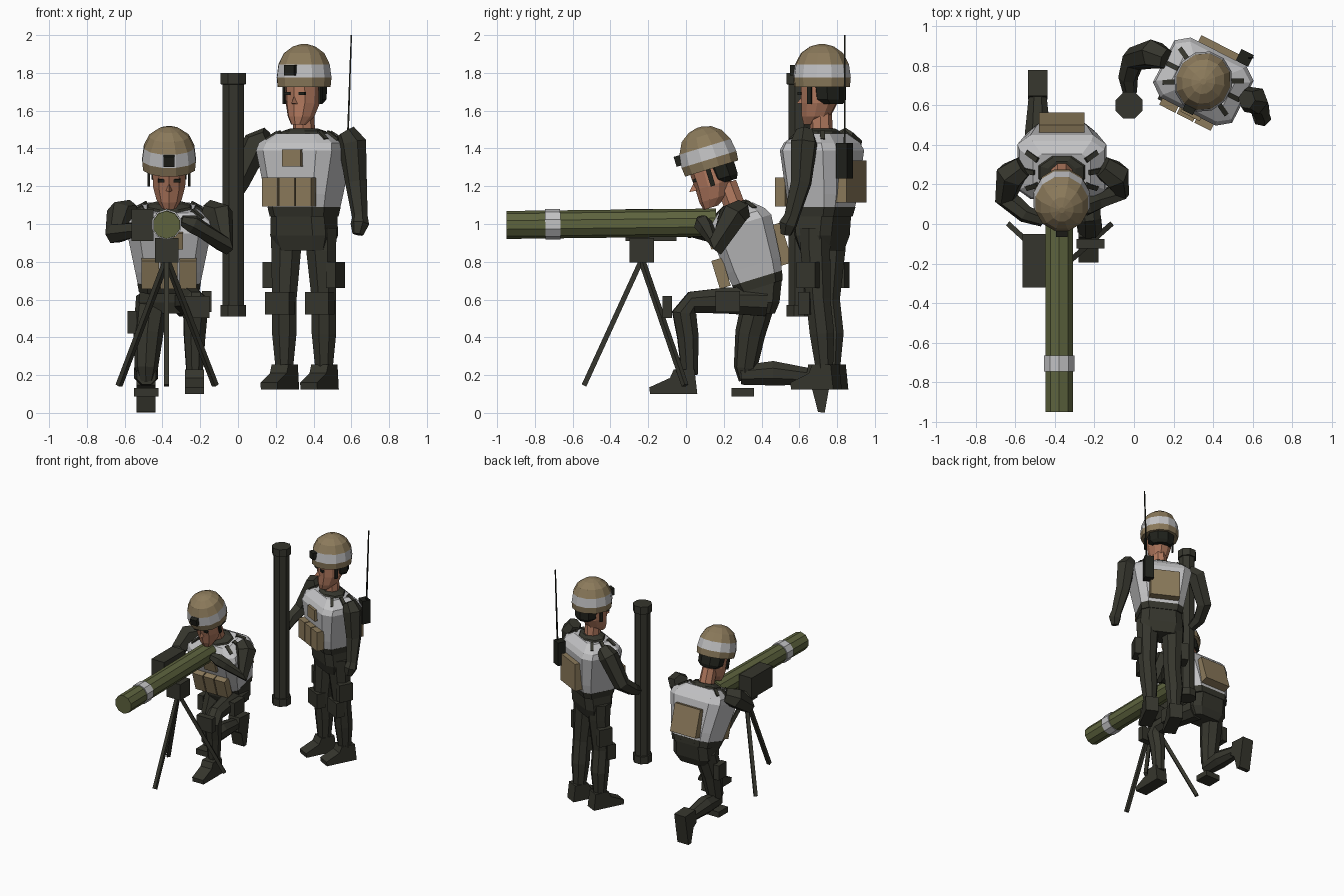
import bpy, bmesh, math
from mathutils import Matrix, Vector

if "Cube" in bpy.data.objects:
    bpy.data.objects.remove(bpy.data.objects["Cube"])

T, R = Matrix.Translation, Matrix.Rotation
I = Matrix.Identity(4)


def material(name, r, g, b):
    m = bpy.data.materials.new(name)
    m.diffuse_color = (r, g, b, 1)
    m.use_nodes = True
    m.node_tree.nodes["Principled BSDF"].inputs["Base Color"].default_value = m.diffuse_color
    return m


UNIFORM = material("dark_uniform", 0.036, 0.036, 0.026)
BLACK = material("black_gear", 0.014, 0.015, 0.011)
WHITE = material("pale_grey", 0.54, 0.54, 0.55)
TAN = material("tan_cloth", 0.26, 0.195, 0.105)
OLIVE = material("olive_tube", 0.11, 0.125, 0.048)
SKIN = material("skin", 0.45, 0.195, 0.115)


def finish(name, bm, mats):
    bmesh.ops.recalc_face_normals(bm, faces=bm.faces)
    me = bpy.data.meshes.new(name)
    bm.to_mesh(me)
    bm.free()
    for m in mats:
        me.materials.append(m)
    ob = bpy.data.objects.new(name, me)
    bpy.context.collection.objects.link(ob)
    return ob


def skin_rings(name, rings, mats, pick=None):
    """Bridge rings of points, cap both ends; pick(row) gives the material slot."""
    bm = bmesh.new()
    rows = [[bm.verts.new(p) for p in ring] for ring in rings]
    n = len(rows[0])
    for i in range(len(rows) - 1):
        for k in range(n):
            f = bm.faces.new((rows[i][k], rows[i][(k + 1) % n], rows[i + 1][(k + 1) % n], rows[i + 1][k]))
            f.material_index = pick(i) if pick else 0
    bm.faces.new(rows[0])
    bm.faces.new(rows[-1])
    return finish(name, bm, mats)


def loft(name, M, rows, mats, n=8, chamfer=None, pick=None):
    """Rows are (centre v, z, half width, half depth), round or chamfered-square."""
    if chamfer:
        a = 1 - chamfer
        shape = [(1, -a), (1, a), (a, 1), (-a, 1), (-1, a), (-1, -a), (-a, -1), (a, -1)]
    else:
        shape = [(math.cos(2 * math.pi * (k + .5) / n), math.sin(2 * math.pi * (k + .5) / n)) for k in range(n)]
    rings = [[M @ Vector((x * rx, cy + y * ry, z)) for x, y in shape] for cy, z, rx, ry in rows]
    return skin_rings(name, rings, mats, pick)


def limb(name, pts, mat, n=6):
    """Tapered tube through (x, y, z, radius) points."""
    P = [Vector(p[:3]) for p in pts]
    rings, prev = [], None
    for i, p in enumerate(P):
        t = (P[min(i + 1, len(P) - 1)] - P[max(i - 1, 0)]).normalized()
        if prev is None:
            q = t.to_track_quat('Z', 'Y')
        else:
            q = prev[0].rotation_difference(t) @ prev[1]
        prev = (t, q)
        rings.append([p + q @ Vector((math.cos(2 * math.pi * (k + .5) / n), math.sin(2 * math.pi * (k + .5) / n), 0)) * pts[i][3]
                      for k in range(n)])
    return skin_rings(name, rings, [mat])


def box(name, M, centre, size, mat):
    bm = bmesh.new()
    bmesh.ops.create_cube(bm, size=1, matrix=M @ T(centre) @ Matrix.Diagonal((*size, 1)))
    return finish(name, bm, [mat])


def boot(name, M):
    """Side profile of a boot extruded sideways."""
    prof = [(.075, 0), (-.175, 0), (-.18, .035), (-.07, .085), (-.05, .13), (.06, .13)]
    rings = [[M @ Vector((x, v, z)) for v, z in prof] for x in (-.05, .05)]
    return skin_rings(name, rings, [UNIFORM])


def upper_body(tag, M, H):
    """Vest, pouches and head; M sits at the waist, H carries the head."""
    loft(tag + "_vest", M, [(0, .02, .165, .135), (0, .10, .18, .15), (0, .33, .225, .17),
                            (0, .37, .215, .15), (0, .42, .145, .095)], [WHITE], chamfer=.3)
    loft(tag + "_jacket_hem", M, [(0, -.02, .16, .125), (0, .03, .168, .139)], [UNIFORM], chamfer=.3)
    loft(tag + "_collar", M, [(0, .40, .14, .10), (0, .432, .12, .088), (0, .445, .075, .07)], [UNIFORM])
    # shoulder straps fan out from the collar
    for s in (-1, 1):
        for k, a in enumerate((-28, 0, 28)):
            S = M @ R(math.radians(a + (180 if s < 0 else 0)), 4, 'Z')
            box(f"{tag}_shoulder_strap", S @ T((.17, 0, .406)) @ R(math.radians(33), 4, 'Y'),
                (0, 0, 0), (.075, .025, .02), UNIFORM)
    # pouches and pack
    for u in (-.1, 0, .1):
        box(tag + "_front_pouch", M, (u, -.175, .11), (.092, .06, .155), TAN)
    box(tag + "_chest_pouch", M, (.02, -.172, .29), (.11, .03, .09), TAN)
    box(tag + "_back_pack", M, (0, .17, .165), (.23, .07, .22), TAN)
    # head
    loft(tag + "_neck", M, [(0, .40, .06, .06), (-.01, .56, .055, .06)], [SKIN])
    loft(tag + "_face", H, [(-.065, .468, .04, .04), (-.035, .51, .07, .08), (-.015, .58, .09, .10),
                            (-.01, .69, .092, .11)], [SKIN], n=10)
    tip = [(-.02, -.10, .575), (.02, -.10, .575), (0, -.10, .635), (0, -.15, .58)]
    bm = bmesh.new()
    v = [bm.verts.new(H @ Vector(p)) for p in tip]
    for f in ((0, 1, 2), (0, 1, 3), (1, 2, 3), (0, 2, 3)):
        bm.faces.new([v[i] for i in f])
    finish(tag + "_nose", bm, [SKIN])
    for s in (-1, 1):
        box(tag + "_eye", H, (.042 * s, -.105, .63), (.035, .02, .016), BLACK)
        box(tag + "_chin_strap", H, (.107 * s, -.02, .63), (.012, .025, .11), BLACK)
    loft(tag + "_hair", H, [(.065, .575, .07, .05), (.05, .60, .10, .08), (.045, .68, .105, .085)], [BLACK])
    loft(tag + "_helmet", H, [(0, .665, .142, .152), (0, .715, .147, .157), (0, .785, .138, .147),
                              (0, .845, .108, .115), (0, .88, .06, .065), (0, .893, .015, .015)],
         [TAN, WHITE], n=12, pick=lambda i: 1 if i == 1 else 0)
    box(tag + "_helmet_lamp", H, (0, -.155, .755), (.058, .04, .055), BLACK)


# ---------- standing figure ----------
YAW = R(math.radians(-27), 4, 'Z')
S = T((.35, .72, 1.06)) @ YAW
upper_body("standing", S, S)
loft("standing_hips", S, [(0, -.20, .14, .085), (0, -.12, .165, .11), (0, .03, .155, .125)], [UNIFORM], chamfer=.35)
for side, hip, knee, ankle in (("right", (.255, .765), (.245, .75), (.245, .77)),
                               ("left", (.44, .685), (.455, .70), (.455, .735))):
    limb(f"standing_{side}_leg", [(*hip, .98, .09), (*hip, .86, .085), (*knee, .60, .07), (knee[0], knee[1] + .02, .42, .07),
                                  (*ankle, .20, .046)], UNIFORM, 8)
    boot(f"standing_{side}_boot", T((*ankle, .125)) @ YAW)
    K = T((*knee, .58)) @ YAW
    box(f"standing_{side}_knee_pad", K, (0, -.05, 0), (.14, .07, .12), UNIFORM)
    s = -1 if side == "right" else 1
    box(f"standing_{side}_thigh_pouch", T((*hip, .73)) @ YAW, (.085 * s, 0, 0), (.055, .11, .14), UNIFORM)
limb("standing_right_arm", [(.16, .835, 1.46, .055), (.10, .86, 1.43, .075), (-.0, .835, 1.22, .062),
                            (-.03, .74, 1.15, .05), (-.02, .66, 1.11, .035)], UNIFORM)
limb("standing_left_arm", [(.57, .63, 1.49, .05), (.605, .625, 1.43, .075), (.625, .61, 1.22, .058),
                           (.645, .56, 1.04, .042), (.645, .54, 1.0, .05), (.635, .53, .945, .03)], UNIFORM)
box("radio", T((.56, .84, 1.335)) @ YAW, (0, 0, 0), (.07, .065, .19), BLACK)
limb("antenna", [(.58, .84, 1.42, .007), (.60, .84, 2.0, .005)], BLACK, 4)
# spare launch tube held upright
loft("spare_tube", T((-.025, .6, 0)), [(0, .51, .073, .073), (0, .57, .073, .073), (0, .571, .062, .062),
                                     (0, 1.739, .062, .062), (0, 1.74, .073, .073), (0, 1.8, .073, .073)], [UNIFORM])

# ---------- kneeling figure ----------
B = T((-.365, .385, .685)) @ R(math.radians(17), 4, 'X')
upper_body("kneeling", B, B @ T((0, -.06, -.01)))
loft("kneeling_hips", T((-.365, .39, .685)), [(.0, -.16, .12, .08), (0, -.1, .16, .105), (0, .04, .15, .12)], [UNIFORM], chamfer=.35)
# front leg, foot planted
limb("kneeling_left_leg", [(-.28, .42, .59, .085), (-.25, .22, .595, .075), (-.225, .03, .585, .062), (-.225, -.01, .53, .068),
                           (-.23, .01, .40, .06), (-.23, .02, .2, .045)], UNIFORM, 8)
boot("kneeling_left_boot", T((-.23, -.015, .1)))
box("kneeling_left_knee_pad", I, (-.22, -.10, .56), (.14, .05, .115), UNIFORM)
box("kneeling_left_thigh_pouch", I, (-.165, .22, .59), (.05, .13, .11), UNIFORM)
# rear leg, knee down and toes on the ground
limb("kneeling_right_thigh", [(-.45, .39, .61, .09), (-.475, .34, .42, .08), (-.485, .315, .24, .062), (-.485, .32, .17, .04)], UNIFORM, 8)
limb("kneeling_right_shin", [(-.485, .29, .20, .055), (-.487, .46, .21, .07), (-.487, .68, .19, .045)], UNIFORM, 8)
boot("kneeling_right_boot", T((-.487, .765, .175)) @ R(math.radians(80), 4, 'X'))
box("kneeling_right_knee_pad", I, (-.485, .30, .11), (.13, .12, .045), UNIFORM)
box("kneeling_right_thigh_pouch", I, (-.56, .36, .48), (.05, .1, .12), UNIFORM)
limb("kneeling_left_arm", [(-.16, .29, 1.07, .06), (-.10, .25, 1.05, .078), (-.075, .165, .89, .058),
                           (-.19, .11, .97, .045), (-.24, .09, 1.0, .05), (-.30, .08, 1.02, .028)], UNIFORM)
limb("kneeling_right_arm", [(-.56, .29, 1.07, .06), (-.62, .25, 1.05, .08), (-.645, .13, .95, .06),
                            (-.55, .05, .97, .045), (-.46, .02, .96, .035)], UNIFORM)

# ---------- launcher on tripod ----------
limb("launcher_tube", [(-.378, -.95, .995, .074), (-.378, .16, 1.008, .074)], OLIVE, 10)
limb("launcher_band", [(-.378, -.745, .998, .081), (-.378, -.665, .999, .081)], WHITE, 10)
box("launcher_sight", I, (-.505, -.185, .995), (.115, .27, .17), UNIFORM)
box("tripod_head", I, (-.378, -.235, .86), (.125, .13, .13), UNIFORM)
for name, foot in (("front", (-.378, -.54, .145)), ("right", (-.63, -.005, .145)), ("left", (-.12, -.005, .145))):
    limb(f"tripod_{name}_leg", [(-.378, -.235, .81, .019), (*foot, .019)], UNIFORM, 4)
